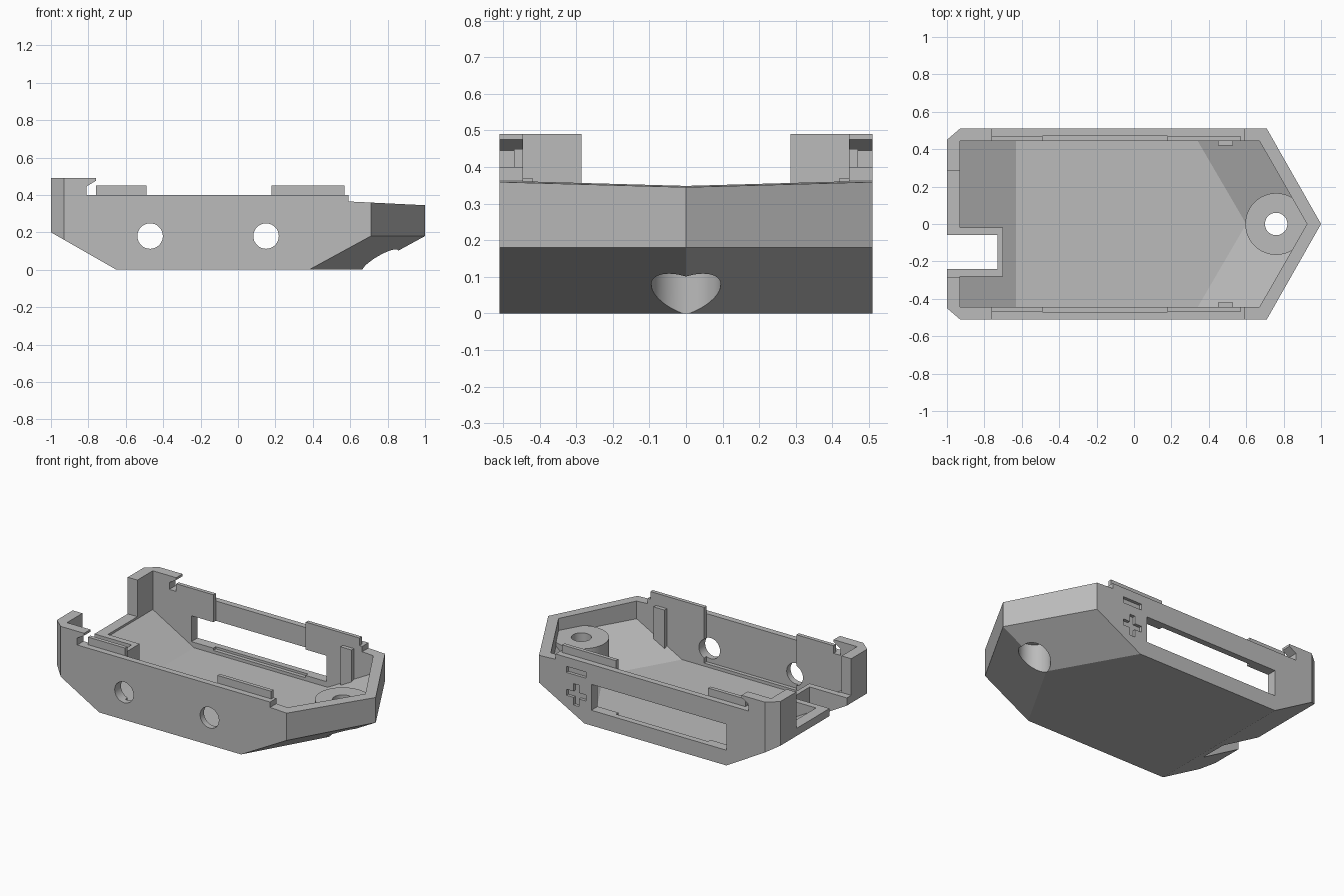
import bpy, bmesh, math

cube = bpy.data.objects.get("Cube")
if cube:
    bpy.data.objects.remove(cube, do_unlink=True)

grey = bpy.data.materials.new("light grey plastic")
grey.use_nodes = True
colour = (0.5, 0.5, 0.5, 1)
grey.diffuse_color = colour
grey.node_tree.nodes["Principled BSDF"].inputs["Base Color"].default_value = colour


def finish(name, bm):
    bmesh.ops.recalc_face_normals(bm, faces=bm.faces)
    mesh = bpy.data.meshes.new(name)
    bm.to_mesh(mesh)
    bm.free()
    mesh.materials.append(grey)
    ob = bpy.data.objects.new(name, mesh)
    bpy.context.collection.objects.link(ob)
    return ob


def hull(name, half):
    """Convex solid from points, mirrored across y."""
    bm = bmesh.new()
    points = {(x, s * y, z) for x, y, z in half for s in (-1, 1)}
    for p in sorted(points):
        bm.verts.new(p)
    bmesh.ops.convex_hull(bm, input=bm.verts)
    bmesh.ops.dissolve_limit(bm, angle_limit=0.01, verts=bm.verts, edges=bm.edges)
    return finish(name, bm)


def prism(name, profile, y0, y1):
    """Extrude an xz profile along y."""
    bm = bmesh.new()
    face = bm.faces.new([bm.verts.new((x, y0, z)) for x, z in profile])
    new = bmesh.ops.extrude_face_region(bm, geom=[face])["geom"]
    bmesh.ops.translate(bm, vec=(0, y1 - y0, 0),
                        verts=[v for v in new if isinstance(v, bmesh.types.BMVert)])
    return finish(name, bm)


def box(name, x0, x1, y0, y1, z0, z1):
    return prism(name, [(x0, z0), (x1, z0), (x1, z1), (x0, z1)], y0, y1)


def cylinder(name, r, centre, depth, along_y=False):
    bpy.ops.mesh.primitive_cylinder_add(vertices=64, radius=r, depth=depth, location=centre,
                                        rotation=(math.pi / 2 if along_y else 0, 0, 0))
    ob = bpy.context.object
    ob.name = name
    ob.data.materials.append(grey)
    return ob


def boolean(ob, tool, operation="DIFFERENCE"):
    mod = ob.modifiers.new("cut", "BOOLEAN")
    mod.operation, mod.solver, mod.object = operation, "EXACT", tool
    bpy.context.view_layer.objects.active = ob
    bpy.ops.object.modifier_apply(modifier=mod.name)
    bpy.data.objects.remove(tool, do_unlink=True)


# Outer hull with pointed nose and sloped underside
shell = hull("case_shell", [
    (-0.65, 0.51, 0), (0.38, 0.51, 0), (0.67, 0, 0),
    (0.71, 0.51, 0.18), (1, 0, 0.18), (-0.93, 0.51, 0.16), (-1, 0.45, 0.2),
    (0.71, 0.51, 0.49), (1, 0, 0.49), (-0.93, 0.51, 0.49), (-1, 0.45, 0.49)])

# Cavity, leaving the screw boss and the cable notch standing
cavity = hull("cavity", [
    (-0.63, 0.445, 0.065), (0.34, 0.445, 0.065), (0.6, 0, 0.065),
    (0.67, 0.445, 0.245), (0.925, 0, 0.245), (-0.93, 0.445, 0.236),
    (0.67, 0.445, 0.6), (0.925, 0, 0.6), (-0.93, 0.445, 0.6)])
boolean(cavity, cylinder("screw_boss", 0.165, (0.76, 0, 0.12), 0.3))
boolean(cavity, box("notch_surround", -1.1, -0.7, -0.28, -0.02, -0.1, 0.25))
boolean(shell, cavity)

# Rim profile with end hooks
boolean(shell, prism("rim_trim", [
    (-0.76, 0.6), (-0.76, 0.475), (-0.81, 0.445), (-0.81, 0.4), (0.59, 0.4),
    (0.59, 0.365), (1.1, 0.34), (1.1, 0.6)], -0.7, 0.7))

# End opening and cable notch
boolean(shell, box("end_opening", -1.1, -0.9, -0.285, 0.285, 0.25, 0.6))
boolean(shell, box("cable_notch", -1.1, -0.73, -0.24, -0.06, -0.1, 0.6))

# Wall recesses between the tabs
for y0, y1 in ((-0.47, -0.43), (0.43, 0.47)):
    boolean(shell, box("wall_recess", -0.49, 0.18, y0, y1, 0.085, 0.6))

# Side window and round side holes
boolean(shell, box("side_window", -0.65, 0.33, 0.4, 0.6, 0.1, 0.27))
for x in (-0.47, 0.15):
    boolean(shell, cylinder("side_hole", 0.068, (x, -0.5, 0.18), 0.2, True))

# Screw hole and counterbore
boolean(shell, cylinder("screw_hole", 0.06, (0.76, 0, 0.2), 0.6))
boolean(shell, cylinder("counterbore", 0.095, (0.76, 0, 0.05), 0.3))

# Engraved polarity marks
plus = box("plus_mark", 0.37, 0.51, 0.49, 0.55, 0.15, 0.19)
boolean(plus, box("plus_upright", 0.42, 0.46, 0.49, 0.55, 0.1, 0.24), "UNION")
boolean(shell, plus)
boolean(shell, box("minus_mark", 0.37, 0.51, 0.49, 0.55, 0.3, 0.34))

# Smooth round walls, sharp corners
bpy.ops.object.select_all(action="DESELECT")
shell.select_set(True)
bpy.context.view_layer.objects.active = shell
bpy.ops.object.shade_smooth_by_angle(angle=math.radians(15))

# Rim tabs and inner ribs on both sides
for side, s in (("left", 1), ("right", -1)):
    for part, x0, x1, a, b, z0, z1 in (
            ("rear_tab", -0.76, -0.49, 0.445, 0.47, 0.4, 0.45),
            ("front_tab", 0.18, 0.57, 0.445, 0.47, 0.4, 0.45),
            ("inner_rib", 0.45, 0.53, 0.42, 0.447, 0.08, 0.37)):
        box(f"{side}_{part}", x0, x1, *sorted((s * a, s * b)), z0, z1)
